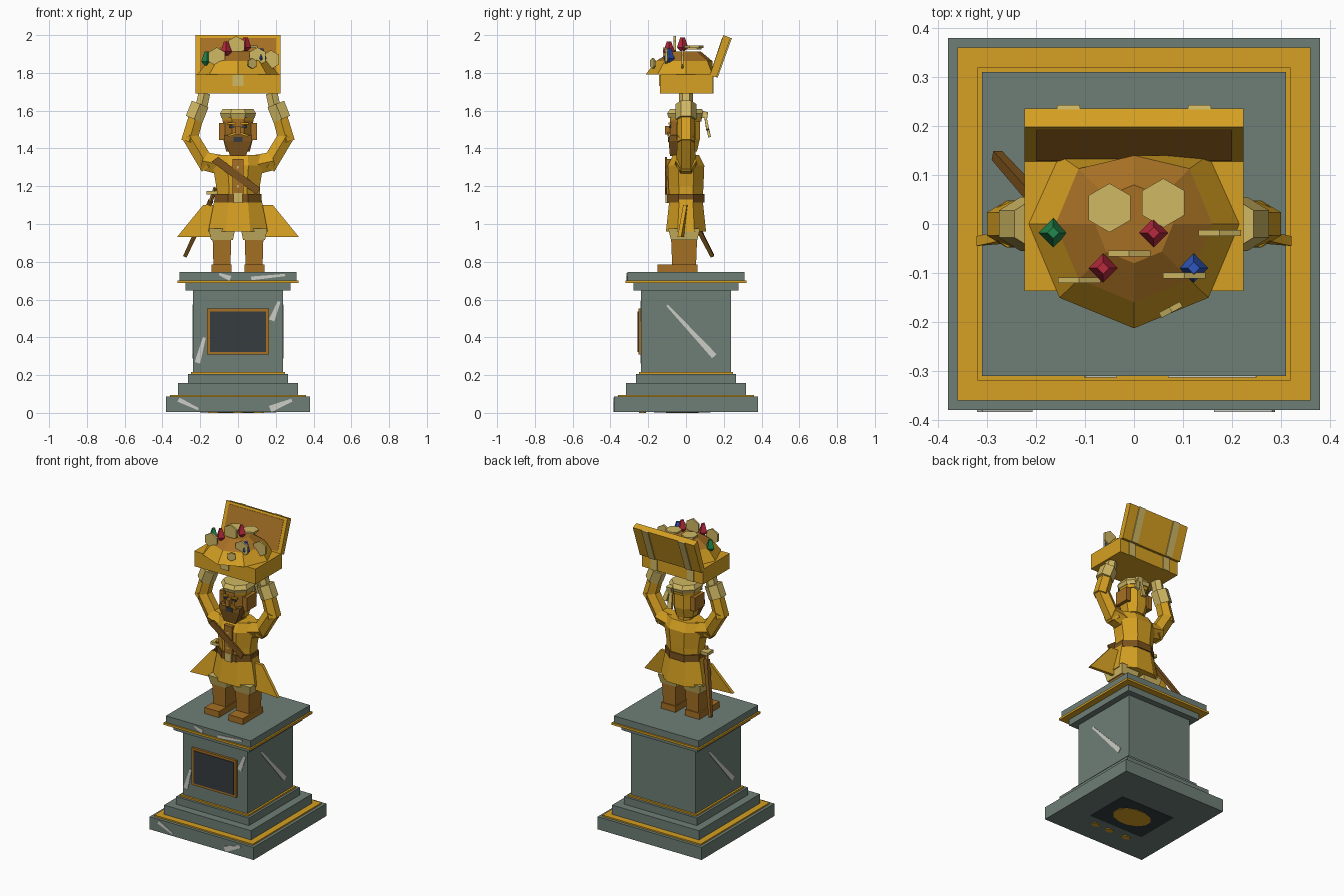
import bpy, bmesh, math
from mathutils import Vector, Matrix

if "Cube" in bpy.data.objects:
    bpy.data.objects.remove(bpy.data.objects["Cube"])


def mat(name, r, g, b):
    m = bpy.data.materials.new(name)
    m.diffuse_color = [((c / 255 + 0.055) / 1.055) ** 2.4 for c in (r, g, b)] + [1]
    m.use_nodes = True
    m.node_tree.nodes["Principled BSDF"].inputs["Base Color"].default_value = m.diffuse_color
    return m


GOLD = mat("gold", 214, 160, 34)
STONE = mat("grey_stone", 110, 126, 118)
BRONZE = mat("bronze", 166, 112, 36)
DARK = mat("dark_bronze", 122, 82, 28)
CREAM = mat("pale_gold", 208, 184, 100)
SLATE = mat("slate", 54, 60, 64)
SCAR = mat("pale_crack", 205, 205, 198)
RED = mat("red_gem", 185, 42, 62)
GREEN = mat("green_gem", 34, 135, 76)
BLUE = mat("blue_gem", 48, 88, 190)


def finish(name, bm, *mats):
    bmesh.ops.recalc_face_normals(bm, faces=bm.faces[:])
    me = bpy.data.meshes.new(name)
    bm.to_mesh(me)
    bm.free()
    ob = bpy.data.objects.new(name, me)
    for m in mats:
        me.materials.append(m)
    bpy.context.collection.objects.link(ob)
    return ob


def loft(name, rings, *mats):
    """Closed skin through rings holding the same number of points."""
    bm = bmesh.new()
    vs = [[bm.verts.new(p) for p in r] for r in rings]
    n = len(vs[0])
    for a, b in zip(vs, vs[1:]):
        for i in range(n):
            bm.faces.new((a[i], a[(i + 1) % n], b[(i + 1) % n], b[i]))
    bm.faces.new(vs[0])
    bm.faces.new(vs[-1])
    return finish(name, bm, *mats)


def box(name, m, x0, x1, y0, y1, z0, z1):
    return loft(name, [[(x0, y0, z), (x1, y0, z), (x1, y1, z), (x0, y1, z)] for z in (z0, z1)], m)


def ring(rx, ry, z, n=8, cx=0, cy=0, turn=0.5):
    return [(cx + rx * math.cos(math.tau * (i + turn) / n),
             cy + ry * math.sin(math.tau * (i + turn) / n), z) for i in range(n)]


def limb(name, m, p, q, r0, r1, n=6, flat=1.0):
    """Tapered prism from p to q."""
    p, q = Vector(p), Vector(q)
    d = (q - p).normalized()
    v = d.cross(Vector((0, 1, 0))).normalized()
    u = v.cross(d)
    rings = []
    for c, r in ((p, r0), (q, r1)):
        ang = [math.tau * (i + 0.5) / n for i in range(n)]
        rings.append([c + v * r * math.cos(a) + u * r * flat * math.sin(a) for a in ang])
    return loft(name, rings, m)


def plate(name, m, pts, off):
    """Polygon extruded by an offset vector."""
    return loft(name, [pts, [Vector(p) + Vector(off) for p in pts]], m)


def crack(p, q, off, w0=0.008, w1=0.018):
    p, q, n = Vector(p), Vector(q), Vector(off).normalized()
    s = (q - p).cross(n).normalized()
    plate("crack", SCAR, [p + s * w0, q + s * w1, q - s * w1, p - s * w0], off)


# Pedestal: stacked square slabs
for name, m, h, z0, z1 in (
        ("plinth", STONE, .38, .004, .087), ("plinth_trim", GOLD, .36, .085, .096),
        ("lower_step", STONE, .318, .09, .157), ("upper_step", STONE, .266, .157, .207),
        ("shaft_trim", GOLD, .25, .205, .217), ("shaft", STONE, .237, .21, .65),
        ("cap_moulding", STONE, .277, .648, .688), ("cap_trim", GOLD, .32, .688, .702),
        ("cap_slab", STONE, .31, .70, .746)):
    box(name, m, -h, h, -h, h, z0, z1)

# Plaque with a frame, and underside panel
box("plaque_frame", BRONZE, -.163, .163, -.252, -.23, .308, .553)
box("plaque_panel", SLATE, -.148, .148, -.256, -.24, .323, .538)
box("underside_panel", SLATE, -.2, .2, -.17, .13, .002, .006)
loft("underside_disc", [ring(.13, .09, z, 12, 0, -.02) for z in (0, .005)], GOLD)
for x in (-.13, 0, .11):
    loft("underside_dot", [ring(.03, .02, z, 8, x, -.23) for z in (0, .005)], GOLD)

# Stone cracks
F = (0, -.004, 0)
crack((-.315, -.38, .07), (-.21, -.38, .02), F, .012, .006)
crack((.285, -.38, .068), (.17, -.38, .02), F)
crack((-.178, -.237, .4), (-.215, -.237, .265), F, .008, .015)
crack((.218, -.237, .59), (.178, -.237, .49), F, .008, .015)
crack((-.1, -.31, .735), (-.04, -.31, .712), F, .006, .014)
crack((.25, -.31, .73), (.07, -.31, .712), F, .006, .01)
for s in (1, -1):
    crack((s * .237, s * -.1, .57), (s * .237, s * .15, .3), (s * .004, 0, 0), .006, .016)

# Legs, boots, coat tails and arms on both sides
for s, side in ((-1, "left"), (1, "right")):
    def sx(*v):
        return tuple(sorted(s * a for a in v))
    box(side + "_boot", BRONZE, *sx(.035, .14), -.15, .06, .746, .786)
    loft(side + "_leg", [[(s * (.085 + a * w), b * w + c, z) for a, b in
                          ((-1, -1.4), (1, -1.4), (1, 1.4), (-1, 1.4))]
                         for z, w, c in ((.78, .045, -.01), (.95, .05, -.01))], BRONZE)
    loft(side + "_boot_cuff", [[(s * (.085 + a * w), b * w * 1.2 - .01, z) for a, b in
                                ((-1, -1), (1, -1), (1, 1), (-1, 1))]
                               for z, w in ((.915, .058), (.975, .07))], CREAM)
    plate(side + "_coat_tail", GOLD, [(s * .1, -.01, 1.1), (s * .185, -.015, 1.1),
                                      (s * .322, -.045, .932), (s * .14, -.03, .932)], (0, .02, 0))
    limb(side + "_shoulder", GOLD, (s * .1, 0, 1.315), (s * .19, 0, 1.335), .06, .055)
    limb(side + "_upper_arm", GOLD, (s * .155, 0, 1.3), (s * .258, 0, 1.47), .05, .048)
    limb(side + "_forearm", GOLD, (s * .26, 0, 1.435), (s * .212, 0, 1.6), .048, .045)
    limb(side + "_sleeve_cuff", CREAM, (s * .232, 0, 1.555), (s * .2, 0, 1.635), .055, .055, 6)
    limb(side + "_hand", CREAM, (s * .195, 0, 1.615), (s * .178, 0, 1.693), .036, .036, 6)
    box(side + "_hair", BRONZE, *sx(.068, .1), -.05, .05, 1.445, 1.535)

# Coat body
loft("coat_skirt", [ring(.17, .115, .96), ring(.135, .095, 1.13)], GOLD)
loft("coat_torso", [ring(.125, .095, 1.12), ring(.125, .1, 1.2), ring(.145, .105, 1.31),
                    ring(.135, .075, 1.365)], GOLD)
loft("belt", [ring(.135, .105, 1.115), ring(.135, .105, 1.16)], DARK)
box("belt_buckle", CREAM, -.024, .024, -.108, -.09, 1.11, 1.165)
box("shirt_front", BRONZE, -.03, .03, -.106, -.06, 1.16, 1.345)
for z in (1.2, 1.25, 1.3):
    box("shirt_button", CREAM, -.006, .006, -.109, -.1, z - .006, z + .006)
plate("shoulder_strap", DARK, [(-.14, -.1, 1.33), (-.105, -.1, 1.355),
                               (.118, -.1, 1.19), (.098, -.1, 1.155)], (0, -.012, 0))
limb("neck", GOLD, (0, .005, 1.34), (0, .005, 1.42), .05, .05, 8)

# Head: bronze face in front, gold behind
head = loft("head", [ring(.068, .068, 1.385, 8, 0, -.005), ring(.085, .085, 1.45, 8, 0, -.005),
                     ring(.085, .085, 1.57, 8, 0, -.005)], GOLD, BRONZE)
for p in head.data.polygons:
    p.material_index = int(p.normal.y < -.3)
loft("beard", [[(-w, y, z), (w, y, z), (w, -.02, z), (-w, -.02, z)]
               for z, w, y in ((1.36, .04, -.085), (1.44, .075, -.092), (1.47, .075, -.088))], DARK)
box("nose", BRONZE, -.014, .014, -.112, -.08, 1.475, 1.52)
box("mouth", SLATE, -.024, .024, -.096, -.088, 1.435, 1.46)
for s in (-1, 1):
    box("eye", SLATE, s * .032 - .013, s * .032 + .013, -.089, -.08, 1.508, 1.522)
    box("eyebrow", GOLD, s * .034 - .022, s * .034 + .022, -.092, -.08, 1.526, 1.537)
    plate("moustache", GOLD, [(0, -.09, 1.478), (s * .052, -.09, 1.462), (s * .052, -.09, 1.472),
                              (0, -.09, 1.492)], (0, -.008, 0))
loft("hat_band", [ring(.088, .088, 1.542, 8, 0, 0), ring(.092, .092, 1.565, 8, 0, 0)], GOLD)
loft("headscarf", [ring(.095, .1, 1.562, 8), ring(.103, .108, 1.585, 8), ring(.088, .09, 1.61, 8)], CREAM)
limb("scarf_knot", CREAM, (.045, .085, 1.58), (.045, .115, 1.575), .025, .025, 4)
limb("scarf_tail", CREAM, (.035, .1, 1.58), (.03, .125, 1.46), .014, .022, 4, .5)
limb("scarf_tail", CREAM, (.055, .1, 1.58), (.075, .115, 1.5), .014, .022, 4, .5)

# Sword on the hip
limb("scabbard", DARK, (-.145, -.01, 1.12), (-.28, .14, .83), .02, .014, 4)
limb("sword_grip", BRONZE, (-.145, -.01, 1.12), (-.12, -.04, 1.19), .012, .012, 6)
box("sword_guard", CREAM, -.168, -.108, -.045, .015, 1.155, 1.175)

# Treasure chest
box("chest_box", GOLD, -.224, .224, -.137, .14, 1.692, 1.792)
box("chest_latch", CREAM, -.03, .03, -.144, -.13, 1.73, 1.79)
LID = [(.125, 1.785), (.162, 1.777), (.236, 1.985), (.198, 2.0)]
plate("chest_lid", GOLD, [(-.224, y, z) for y, z in LID], (.448, 0, 0))
plate("lid_lining", BRONZE, [(-.2, y, z) for y, z in
                             ((.129, 1.8), (.135, 1.8), (.2, 1.985), (.191, 1.985))], (.4, 0, 0))
for x in (-.157, .11):
    plate("lid_strap", CREAM, [(x, y, z) for y, z in
                               ((.16, 1.777), (.168, 1.775), (.243, 1.984), (.234, 1.986))], (.047, 0, 0))
    box("chest_strap", CREAM, x, x + .047, .138, .146, 1.692, 1.79)

# Heap of treasure: gold rim, bronze crown
heap = loft("treasure_heap", [ring(.215, z_r, z, 8, 0, 0, 0) if i == 0 else ring(r, r, z, 8, 0, 0, 0)
                              for i, (r, z_r, z) in enumerate(((.215, .213, 1.792), (.16, 0, 1.862),
                                                               (.08, 0, 1.912)))], GOLD, BRONZE)
for p in heap.data.polygons:
    p.material_index = int(p.center.z > 1.85)
for v in heap.data.vertices:  # back of the heap stops at the lid
    v.co.y = min(v.co.y, .14)


def coin(x, y, z, r=.05, tilt=0.0, turn=0.0, upright=False):
    ob = loft("coin", [ring(r, r, h, 6, 0, 0, .5) for h in (-.006, .006)], CREAM)
    rot = Matrix.Rotation(math.radians(turn), 4, 'Z') @ Matrix.Rotation(
        math.radians(90 if upright else tilt), 4, 'X')
    ob.data.transform(Matrix.Translation((x, y, z)) @ rot)


coin(-.05, .033, 1.93)
coin(.06, .043, 1.938)
for x, y, z in ((.175, -.018, 1.87), (-.01, -.06, 1.945), (-.112, -.115, 1.885), (.103, -.105, 1.885)):
    coin(x, y, z, upright=True)
coin(.075, -.175, 1.85, .028, turn=28, upright=True)

# Gems: tapered crystals set diamond-wise
for m, x, y, z in ((GREEN, -.165, -.018, 1.86), (RED, .04, -.018, 1.935),
                   (RED, -.063, -.09, 1.912), (BLUE, .122, -.09, 1.875)):
    loft("gem", [ring(r, r, z + h, 4, x, y, 0) for r, h in
                 ((.012, -.02), (.03, 0), (.012, .053))], m)
